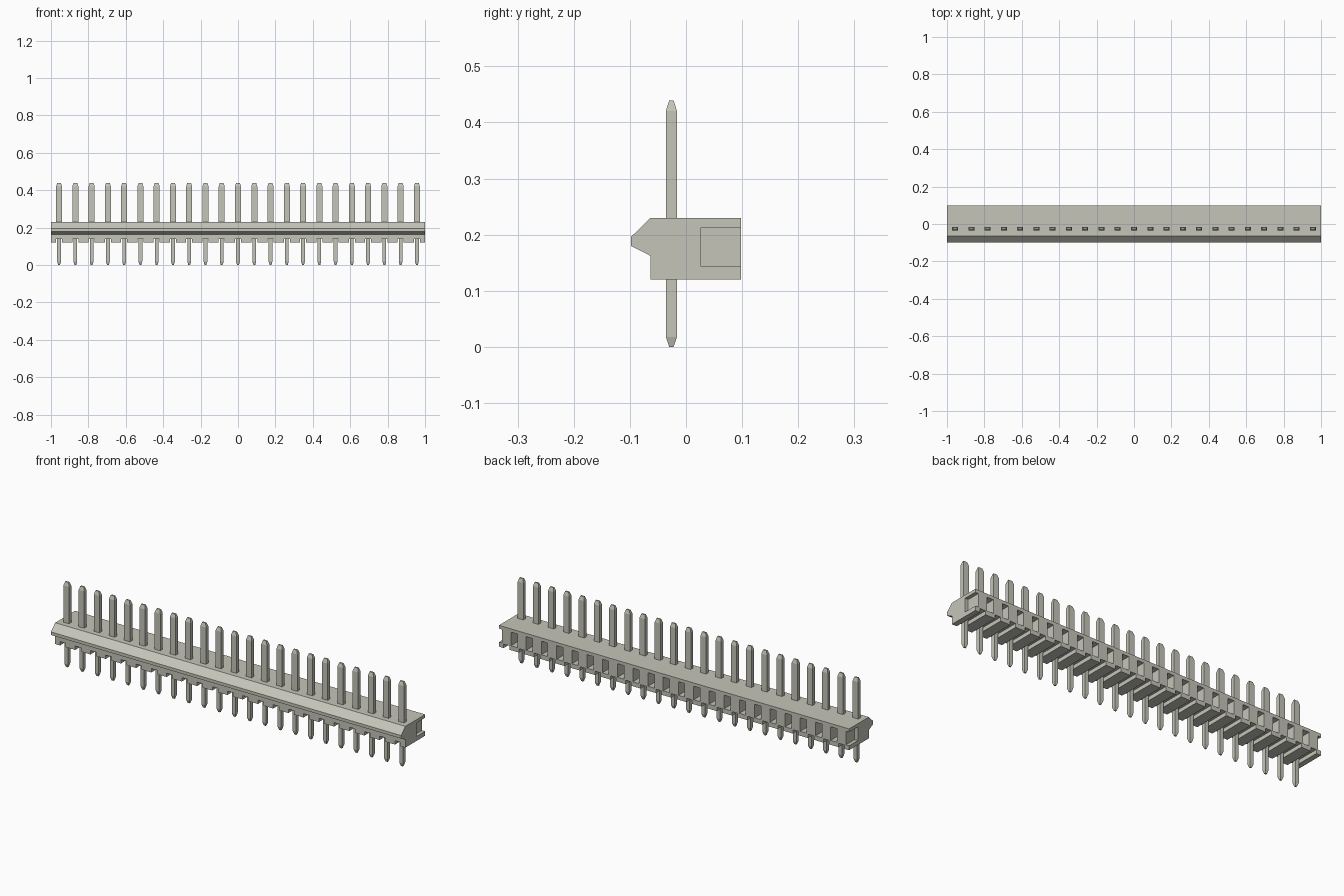
import bpy, bmesh

if "Cube" in bpy.data.objects:
    bpy.data.objects.remove(bpy.data.objects["Cube"])

COUNT = 23
PITCH = 2 / COUNT
PIN_Y = -0.026

mat = bpy.data.materials.new("warm_grey")
mat.diffuse_color = (0.56, 0.56, 0.49, 1)
mat.use_nodes = True
mat.node_tree.nodes["Principled BSDF"].inputs["Base Color"].default_value = mat.diffuse_color


def finish(bm, name, material=True):
    bmesh.ops.recalc_face_normals(bm, faces=bm.faces)
    mesh = bpy.data.meshes.new(name)
    bm.to_mesh(mesh)
    bm.free()
    obj = bpy.data.objects.new(name, mesh)
    bpy.context.collection.objects.link(obj)
    if material:
        mesh.materials.append(mat)
    return obj


def loft(bm, rings):
    """Bridge matching rings of points and cap both ends."""
    loops = [[bm.verts.new(p) for p in ring] for ring in rings]
    n = len(loops[0])
    for a, b in zip(loops, loops[1:]):
        for i in range(n):
            j = (i + 1) % n
            bm.faces.new((a[i], a[j], b[j], b[i]))
    bm.faces.new(loops[0][::-1])
    bm.faces.new(loops[-1])


def box(bm, x, half, y0, y1, z0, z1):
    loft(bm, [[(x - half, y0, z), (x + half, y0, z),
               (x + half, y1, z), (x - half, y1, z)] for z in (z0, z1)])


pin_xs = [(i - (COUNT - 1) / 2) * PITCH for i in range(COUNT)]
gap_xs = [-1 + i * PITCH for i in range(COUNT + 1)]

# Housing: wedge-nosed profile extruded along its length
profile = [(0.098, 0.12), (0.098, 0.23), (-0.063, 0.23), (-0.098, 0.196),
           (-0.098, 0.18), (-0.063, 0.162), (-0.063, 0.12)]
bm = bmesh.new()
loft(bm, [[(x, y, z) for y, z in profile] for x in (-1, 1)])
housing = finish(bm, "housing")

# Rear pockets between pins (half pockets at the ends) and underside grooves
bm = bmesh.new()
for x in gap_xs:
    box(bm, x, 0.018, 0.027, 0.15, 0.143, 0.213)
for x in pin_xs:
    box(bm, x, 0.016, -0.15, 0.15, 0.08, 0.14)
cutter = finish(bm, "recess_cutter", material=False)
cutter.hide_render = True
cutter.hide_viewport = True
mod = housing.modifiers.new("recesses", 'BOOLEAN')
mod.operation = 'DIFFERENCE'
mod.solver = 'EXACT'
mod.object = cutter

# Pins: narrow tail, wide blade and tapered tips
sections = [(0.0, 0.005, 0.004), (0.018, 0.01, 0.01), (0.19, 0.01, 0.01),
            (0.19, 0.016, 0.01), (0.42, 0.016, 0.01), (0.439, 0.01, 0.004)]
for i, x in enumerate(pin_xs):
    bm = bmesh.new()
    loft(bm, [[(x - hx, PIN_Y - hy, z), (x + hx, PIN_Y - hy, z),
               (x + hx, PIN_Y + hy, z), (x - hx, PIN_Y + hy, z)]
              for z, hx, hy in sections])
    finish(bm, f"pin_{i + 1}")
